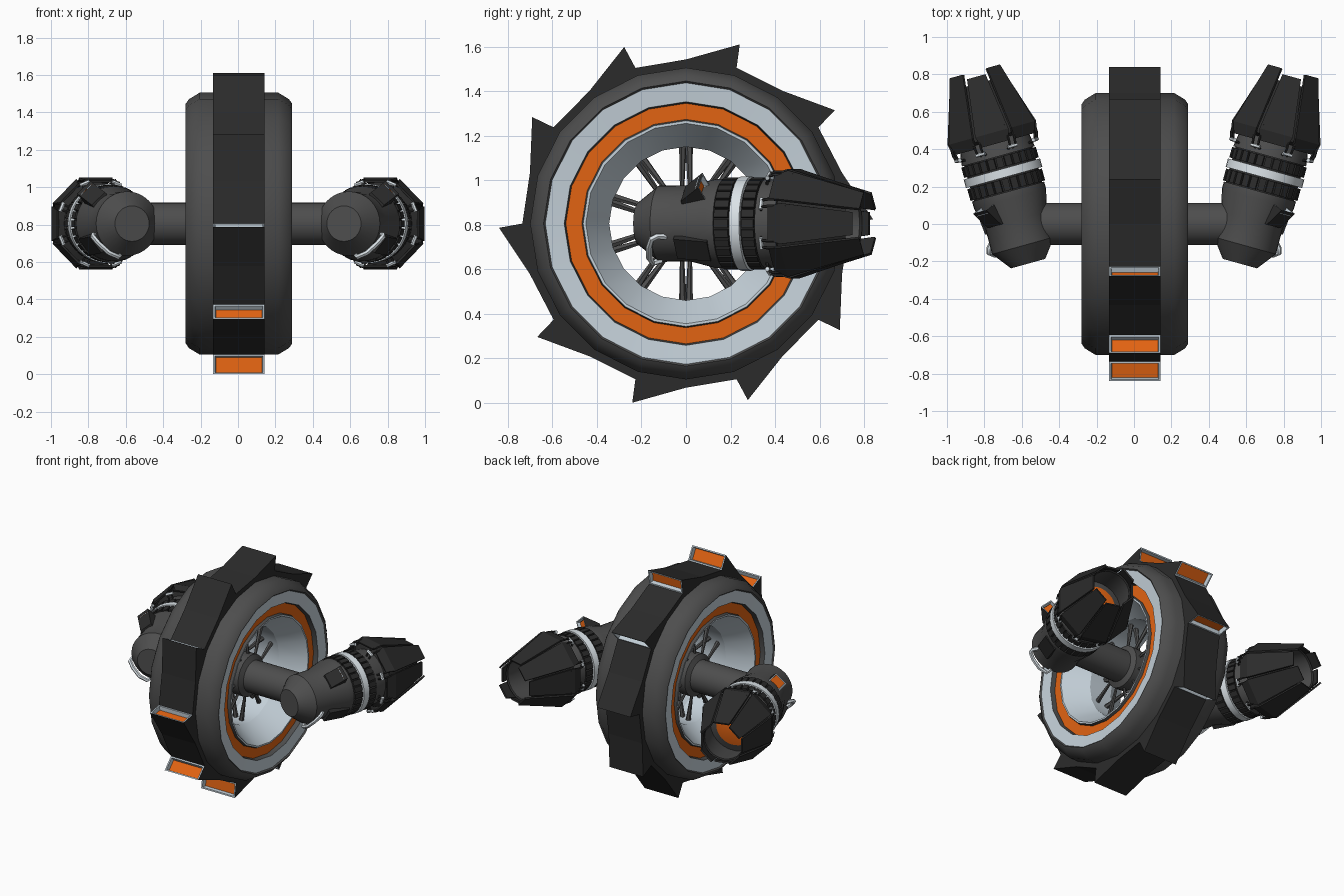
import bpy, bmesh, math
from mathutils import Matrix, Vector

if "Cube" in bpy.data.objects:
    bpy.data.objects.remove(bpy.data.objects["Cube"])

CZ = 0.805   # wheel axle height
CX = 0.005

def mat(name, rgb):
    m = bpy.data.materials.new(name)
    m.diffuse_color = (*rgb, 1)
    m.use_nodes = True
    m.node_tree.nodes["Principled BSDF"].inputs["Base Color"].default_value = m.diffuse_color
    return m

MATS = [mat("dark grey", (0.075, 0.075, 0.075)), mat("black", (0.024, 0.024, 0.024)),
        mat("light grey", (0.56, 0.64, 0.70)), mat("orange", (0.76, 0.125, 0.006)),
        mat("silver", (0.72, 0.78, 0.82))]
GREY, BLACK, LIGHT, ORANGE, SILVER = range(5)

def finish(name, bm, smooth=False, mirror=False):
    bmesh.ops.recalc_face_normals(bm, faces=bm.faces)
    me = bpy.data.meshes.new(name)
    bm.to_mesh(me)
    bm.free()
    for m in MATS:
        me.materials.append(m)
    ob = bpy.data.objects.new(name, me)
    bpy.context.collection.objects.link(ob)
    bpy.ops.object.select_all(action='DESELECT')
    ob.select_set(True)
    bpy.context.view_layer.objects.active = ob
    if smooth:
        bpy.ops.object.shade_smooth_by_angle(angle=math.radians(32))
    if mirror:
        ob.modifiers.new("mirror", 'MIRROR')
    return ob

def lathe(bm, profile, n, M, mats, closed=False):
    """Spin (height, radius) points round local z; mats gives one colour per profile segment."""
    rings = [[bm.verts.new(M @ Vector((r * math.cos(2 * math.pi * k / n),
              r * math.sin(2 * math.pi * k / n), h))) for k in range(n)] for h, r in profile]
    for i in range(len(rings) - (0 if closed else 1)):
        a, b = rings[i], rings[(i + 1) % len(rings)]
        for k in range(n):
            j = (k + 1) % n
            bm.faces.new((a[k], a[j], b[j], b[k])).material_index = mats[i]
    return rings

def prism(bm, pts, width, place, vent=None):
    """Extrude a 2D outline; side number 'vent' becomes a framed recess with an orange floor."""
    lo = [bm.verts.new(place(p, -width / 2)) for p in pts]
    hi = [bm.verts.new(place(p, width / 2)) for p in pts]
    n = len(pts)
    sides = [bm.faces.new((lo[i], lo[(i + 1) % n], hi[(i + 1) % n], hi[i])) for i in range(n)]
    faces = sides + [bm.faces.new(lo[::-1]), bm.faces.new(hi)]
    for f in faces:
        f.material_index = BLACK
    bmesh.ops.recalc_face_normals(bm, faces=faces)
    if vent is not None:
        f = sides[vent]
        w = 0.13 * min(e.calc_length() for e in f.edges)
        for thick, depth, colour in ((w, 0, LIGHT), (w * 0.4, -w * 2.2, LIGHT)):
            for g in bmesh.ops.inset_individual(bm, faces=[f], thickness=thick, depth=depth)['faces']:
                g.material_index = colour
        f.material_index = ORANGE

# ---- wheel: tyre, side rings and inner cone in one spun section ----
W = Matrix(((0, 0, 1, CX), (1, 0, 0, 0), (0, 1, 0, CZ), (0, 0, 0, 1)))
half = [(0.21, 0.70), (0.268, 0.665), (0.285, 0.64), (0.276, 0.632), (0.268, 0.547), (0.235, 0.54),
        (0.235, 0.468), (0.255, 0.462), (0.255, 0.45), (0.09, 0.345)]
hm = [GREY, GREY, GREY, LIGHT, GREY, ORANGE, GREY, LIGHT, LIGHT]
bm = bmesh.new()
lathe(bm, half + [(-x, r) for x, r in reversed(half)], 20, W, hm + [LIGHT] + hm[::-1] + [GREY], True)
finish("wheel_rim_and_tyre", bm, smooth=True)

# ---- ten saw teeth with open scoops ----
bm = bmesh.new()
tooth = [(72, 0.66), (72, 0.735), (73.3, 0.84), (90, 0.737), (108, 0.735), (108, 0.66)]
for k in range(10):
    def place(p, x, k=k):
        a = math.radians(p[0] + 36 * k)
        return Vector((CX + x, p[1] * math.cos(a), CZ + p[1] * math.sin(a)))
    prism(bm, tooth, 0.275, place, vent=1)
finish("saw_teeth", bm)

# ---- axle, hub and spokes ----
bm = bmesh.new()
lathe(bm, [(-0.56, 0.113), (0.56, 0.113)], 28, W, [GREY])
for s in (-1, 1):
    lathe(bm, [(s * 0.03, 0.11), (s * 0.03, 0.15), (s * 0.10, 0.15), (s * 0.12, 0.11)], 28, W, [GREY] * 3)
finish("axle_and_hub", bm, smooth=True)

bm = bmesh.new()
for k in range(10):
    for s in (-1, 1):
        a = 2 * math.pi * (k + 0.25 * s) / 10
        b = a + 0.12 * s
        p = Vector((CX + s * 0.07, 0.12 * math.cos(a), CZ + 0.12 * math.sin(a)))
        q = Vector((CX + s * 0.03, 0.36 * math.cos(b), CZ + 0.36 * math.sin(b)))
        M = Matrix.Translation(p) @ (q - p).to_track_quat('Z', 'Y').to_matrix().to_4x4()
        lathe(bm, [(0, 0.008), ((q - p).length, 0.018)], 6, M, [GREY])
finish("spokes", bm)

# ---- engine pod frame: local x up, y outward, z along the pod ----
t = math.radians(15.5)
sn, cs = math.sin(t), math.cos(t)
P = Matrix(((0, cs, sn, 0.70), (0, -sn, cs, 0.27), (1, 0, 0, CZ), (0, 0, 0, 1)))

def pod(s, r, deg, side=0):
    """Point on the pod: distance along, radius, angle from outward to up, sideways shift."""
    a = math.radians(deg)
    return P @ Vector((r * math.sin(a) + side * math.cos(a), r * math.cos(a) - side * math.sin(a), s))

# body with tapered back cap, waist and collar
bm = bmesh.new()
rings = lathe(bm, [(-0.50, 0.095), (-0.40, 0.172), (-0.26, 0.170), (-0.14, 0.200), (-0.10, 0.200),
                   (-0.10, 0.190), (0.095, 0.190), (0.095, 0.202), (0.15, 0.195), (0.22, 0.18)],
              32, P, [GREY] * 5 + [BLACK] + [GREY] * 3)
bm.faces.new(rings[0]).material_index = GREY
finish("pod_body", bm, smooth=True, mirror=True)

bm = bmesh.new()
lathe(bm, [(-0.022, 0.18), (-0.022, 0.212), (0.025, 0.212), (0.025, 0.18)], 32, P, [SILVER] * 3)
finish("pod_silver_band", bm, smooth=True, mirror=True)

# ribs either side of the silver band
bm = bmesh.new()
for k in range(28):
    for s0, s1 in ((-0.095, -0.03), (0.033, 0.09)):
        prism(bm, [(s0, 0.18), (s0, 0.207), (s1, 0.207), (s1, 0.18)], 0.036,
              lambda p, w, k=k: pod(p[0], p[1], k * 360 / 28, w))
finish("pod_ribs", bm, mirror=True)

# nozzle lining with glowing core
bm = bmesh.new()
lathe(bm, [(0.18, 0.18), (0.20, 0.222), (0.50, 0.145), (0.49, 0.138), (0.26, 0.18), (0.28, 0.13)],
      24, P, [BLACK, BLACK, BLACK, GREY, GREY])
core = lathe(bm, [(0.28, 0.13), (0.30, 0.05)], 24, P, [ORANGE])
bm.faces.new(core[1]).material_index = ORANGE
finish("nozzle_lining", bm, smooth=True, mirror=True)

# nozzle petals
bm = bmesh.new()
for k in range(8):
    end = 0.565 if k % 2 else 0.535
    rows = []
    for s, r, half_angle in ((0.165, 0.222, 18), (0.225, 0.240, 21), (end, 0.14, 20)):
        rows.append([bm.verts.new(pod(s, r / math.cos(math.radians(21)), 45 * k + g * half_angle)) for g in (-1, 1)])
    for a, b in zip(rows, rows[1:]):
        bm.faces.new((a[0], a[1], b[1], b[0])).material_index = BLACK
ob = finish("nozzle_petals", bm, mirror=True)
sol = ob.modifiers.new("thickness", 'SOLIDIFY')
sol.thickness = 0.012
sol.offset = 0

# scoop on the upper outer side, plain wedge on the lower outer side
bm = bmesh.new()
prism(bm, [(-0.145, 0.15), (-0.145, 0.185), (-0.165, 0.262), (-0.26, 0.18), (-0.26, 0.15)], 0.10,
      lambda p, w: pod(p[0], p[1], 48, w), vent=1)
prism(bm, [(-0.13, 0.15), (-0.13, 0.205), (-0.29, 0.185), (-0.29, 0.15)], 0.11,
      lambda p, w: pod(p[0], p[1], -38, w))
finish("pod_scoops", bm, mirror=True)

# ---- pipes and petal struts ----
def tube(name, paths, radius, colour):
    cu = bpy.data.curves.new(name, 'CURVE')
    cu.dimensions = '3D'
    cu.bevel_depth = radius
    cu.bevel_resolution = 1
    cu.use_fill_caps = True
    for pts in paths:
        sp = cu.splines.new('POLY')
        sp.points.add(len(pts) - 1)
        for q, p in zip(sp.points, pts):
            q.co = (*p, 1)
    cu.materials.append(MATS[colour])
    ob = bpy.data.objects.new(name, cu)
    bpy.context.collection.objects.link(ob)
    bpy.ops.object.select_all(action='DESELECT')
    ob.select_set(True)
    bpy.context.view_layer.objects.active = ob
    bpy.ops.object.convert(target='MESH')
    ob = bpy.context.view_layer.objects.active
    bpy.ops.object.shade_smooth_by_angle(angle=math.radians(50))
    ob.modifiers.new("mirror", 'MIRROR')

tube("pod_pipe", [[(0.75, -0.08, 0.745), (0.775, -0.13, 0.747), (0.775, -0.155, 0.735), (0.745, -0.165, 0.70),
                   (0.69, -0.165, 0.65), (0.64, -0.15, 0.628), (0.63, -0.11, 0.64)]], 0.014, SILVER)
angles = [22.5 + 45 * k + d for k in range(8) for d in (-4, 4)]
tube("petal_struts", [[pod(0.12, 0.19, a), pod(0.13, 0.235, a), pod(0.16, 0.245, a), pod(0.25, 0.245, a)]
                      for a in angles], 0.007, BLACK)
tube("strut_pins", [[pod(0.13, 0.232, 22.5 + 45 * k, w) for w in (-0.027, 0.027)] for k in range(8)],
     0.011, SILVER)
